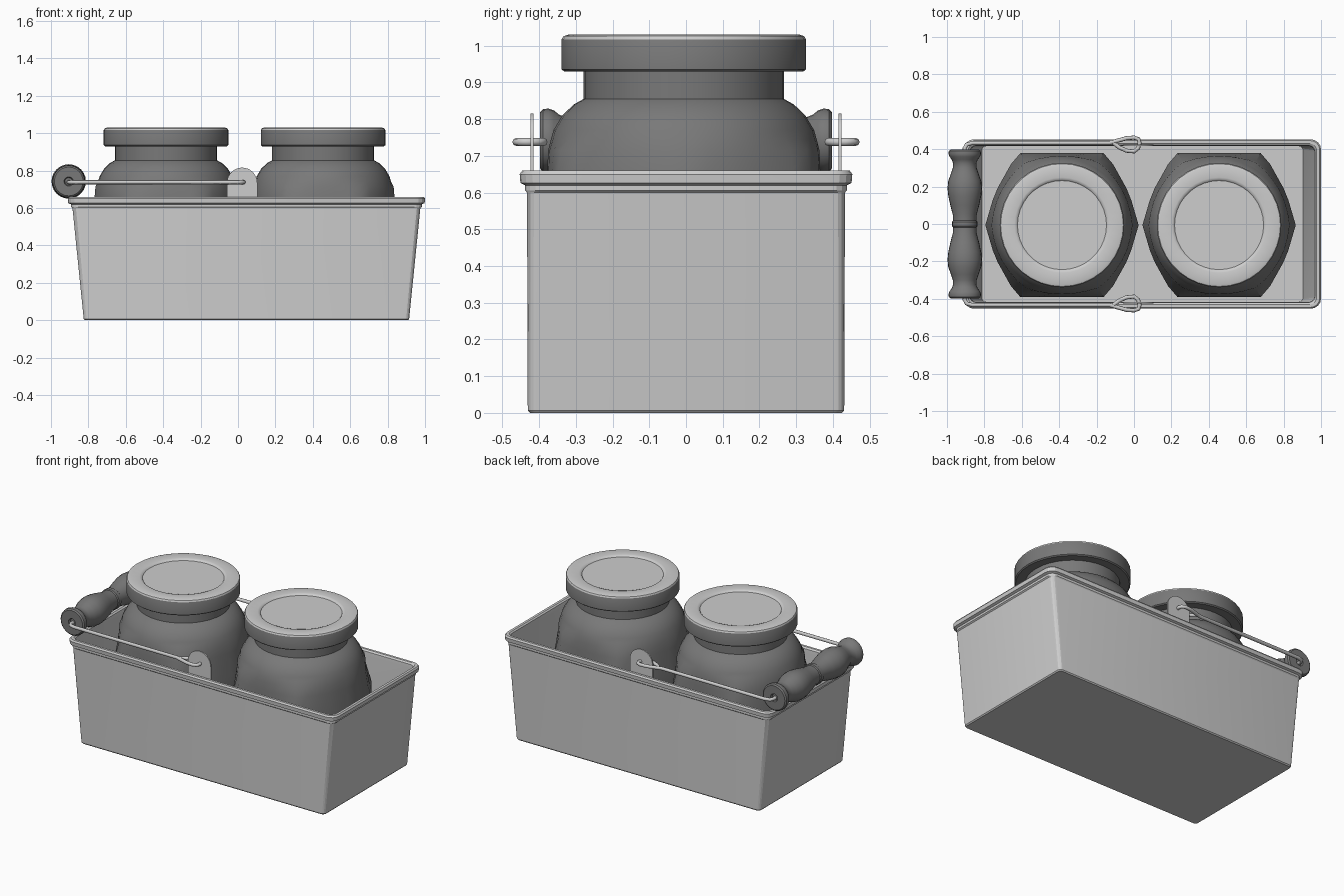
import bpy, bmesh
from math import sin, cos, pi, radians

if "Cube" in bpy.data.objects:
    bpy.data.objects.remove(bpy.data.objects["Cube"], do_unlink=True)


def material(name, value):
    mat = bpy.data.materials.new(name)
    mat.use_nodes = True
    color = (value, value, value, 1)
    mat.diffuse_color = color
    mat.node_tree.nodes["Principled BSDF"].inputs["Base Color"].default_value = color
    return mat


light = material("light grey", 0.61)
dark = material("dark grey", 0.19)


def finish(obj, mat, angle=35):
    """Apply the material and angle-limited smooth shading."""
    obj.data.materials.append(mat)
    bpy.ops.object.select_all(action='DESELECT')
    obj.select_set(True)
    bpy.context.view_layer.objects.active = obj
    bpy.ops.object.shade_smooth_by_angle(angle=radians(angle))
    return obj


def loft(name, rings, mat, angle=35):
    """Skin a stack of equal-length rings and cap both ends."""
    bm = bmesh.new()
    loops = [[bm.verts.new(p) for p in ring] for ring in rings]
    n = len(loops[0])
    for a, b in zip(loops, loops[1:]):
        for i in range(n):
            j = (i + 1) % n
            bm.faces.new((a[i], a[j], b[j], b[i]))
    bm.faces.new(loops[0][::-1])
    bm.faces.new(loops[-1])
    bmesh.ops.recalc_face_normals(bm, faces=bm.faces)
    mesh = bpy.data.meshes.new(name)
    bm.to_mesh(mesh)
    bm.free()
    obj = bpy.data.objects.new(name, mesh)
    bpy.context.collection.objects.link(obj)
    return finish(obj, mat, angle)


def rounded_rect(hx, hy, z, r, cx=0.045, steps=5):
    pts = []
    for k, (sx, sy) in enumerate([(1, 1), (-1, 1), (-1, -1), (1, -1)]):
        for i in range(steps):
            a = pi / 2 * (k + i / (steps - 1))
            pts.append((cx + sx * (hx - r) + r * cos(a), sy * (hy - r) + r * sin(a), z))
    return pts


# Open tapered bin with a rolled rim: half x, half y, height, corner radius
bin_rings = [
    (0.864, 0.425, 0, 0.02), (0.87, 0.431, 0.007, 0.025),
    (0.93, 0.433, 0.6, 0.03), (0.938, 0.438, 0.606, 0.045),
    (0.938, 0.438, 0.62, 0.045), (0.953, 0.451, 0.626, 0.055),
    (0.955, 0.453, 0.65, 0.055), (0.948, 0.446, 0.66, 0.05),
    (0.932, 0.431, 0.66, 0.04), (0.924, 0.42, 0.652, 0.035),
    (0.92, 0.418, 0.63, 0.035), (0.858, 0.416, 0.012, 0.02),
]
loft("bin", [rounded_rect(*r) for r in bin_rings], light, 20)


def facet_radius(a):
    """Radius of the six-sided jar body with slightly bowed side corners."""
    c, s = abs(cos(a)), abs(sin(a))
    return min(0.385 / max(s, 0.01), 0.397 / (0.873 * c + 0.487 * s),
               0.393 / (0.959 * c + 0.282 * s))


def jar_ring(cx, z, r, facet=0, n=36):
    pts = []
    for i in range(n):
        a = 2 * pi * i / n
        rad = r * (1 - facet) + facet_radius(a) * facet
        pts.append((cx + rad * cos(a), -0.006 + rad * sin(a), z))
    return pts


# Height, round radius, amount of faceting
jar_profile = [
    (0.014, 0.3, 0.3), (0.03, 0.34, 0.7), (0.07, 0.37, 1), (0.52, 0.37, 1),
    (0.66, 0.363, 0.4), (0.715, 0.363, 0.3), (0.745, 0.362, 0), (0.77, 0.355, 0),
    (0.81, 0.331, 0), (0.84, 0.3, 0), (0.855, 0.273, 0), (0.94, 0.273, 0),
]
lid_profile = [
    (0.93, 0.27), (0.93, 0.326), (0.936, 0.333), (1.017, 0.333), (1.026, 0.328),
    (1.03, 0.316), (1.03, 0.255), (1.027, 0.244), (1.02, 0.238),
]

# Two faceted dark jars; the lids have dark sides and a light top
for side, x in (("right", -0.385), ("left", 0.455)):
    loft(side + "_jar", [jar_ring(x, *p) for p in jar_profile], dark, 30)
    lid = loft(side + "_jar_lid", [jar_ring(x, *p) for p in lid_profile], dark)
    lid.data.materials.append(light)
    for face in lid.data.polygons:
        face.material_index = int(face.center.z > 1.018)

# Turned grip lying along y: distance from the middle, radius
GRIP_X, GRIP_Z = -0.905, 0.742
half_grip = [
    (0.012, 0.067), (0.018, 0.062), (0.05, 0.064), (0.1, 0.077),
    (0.15, 0.088), (0.19, 0.092), (0.23, 0.088), (0.27, 0.074), (0.3, 0.064),
    (0.325, 0.062), (0.345, 0.07), (0.36, 0.082), (0.375, 0.087),
    (0.39, 0.085), (0.397, 0.077), (0.397, 0.025), (0.385, 0.02),
]
grip = [(-y, r) for y, r in reversed(half_grip)] + half_grip
loft("handle_grip", [[(GRIP_X + r * cos(2 * pi * i / 24), y, GRIP_Z + r * sin(2 * pi * i / 24))
                      for i in range(24)] for y, r in grip], dark)

# Handle wire: out of the grip, along the bin, looped through the tab
wire_path = [
    (GRIP_X, 0.36), (GRIP_X, 0.405), (-0.895, 0.425), (-0.865, 0.433), (-0.13, 0.433),
    (-0.09, 0.445), (-0.04, 0.459), (0, 0.462), (0.024, 0.454), (0.03, 0.433),
    (0.022, 0.405), (0, 0.388), (-0.04, 0.392), (-0.08, 0.41), (-0.11, 0.433),
]


def wire(name, sign):
    curve = bpy.data.curves.new(name, 'CURVE')
    curve.dimensions = '3D'
    curve.bevel_depth = 0.011
    curve.bevel_resolution = 2
    curve.use_fill_caps = True
    spline = curve.splines.new('POLY')
    spline.points.add(len(wire_path) - 1)
    for point, (x, y) in zip(spline.points, wire_path):
        point.co = (x, sign * y, 0.738, 1)
    temp = bpy.data.objects.new(name + "_path", curve)
    bpy.context.collection.objects.link(temp)
    bpy.context.view_layer.update()
    mesh = bpy.data.meshes.new_from_object(temp.evaluated_get(bpy.context.evaluated_depsgraph_get()))
    bpy.data.objects.remove(temp, do_unlink=True)
    mesh.materials.clear()
    obj = bpy.data.objects.new(name, mesh)
    bpy.context.collection.objects.link(obj)
    finish(obj, light, 50)


# Round-topped tabs rising from the rim, one wire each
outline = [(0.022 + 0.081 * cos(pi * i / 16), 0.735 + 0.081 * sin(pi * i / 16)) for i in range(17)]
outline += [(-0.059, 0.62), (0.103, 0.62)]
for side, sign in (("front", -1), ("back", 1)):
    loft(side + "_tab", [[(x, sign * y, z) for x, z in outline] for y in (0.416, 0.424)], light)
    wire(side + "_wire", sign)
